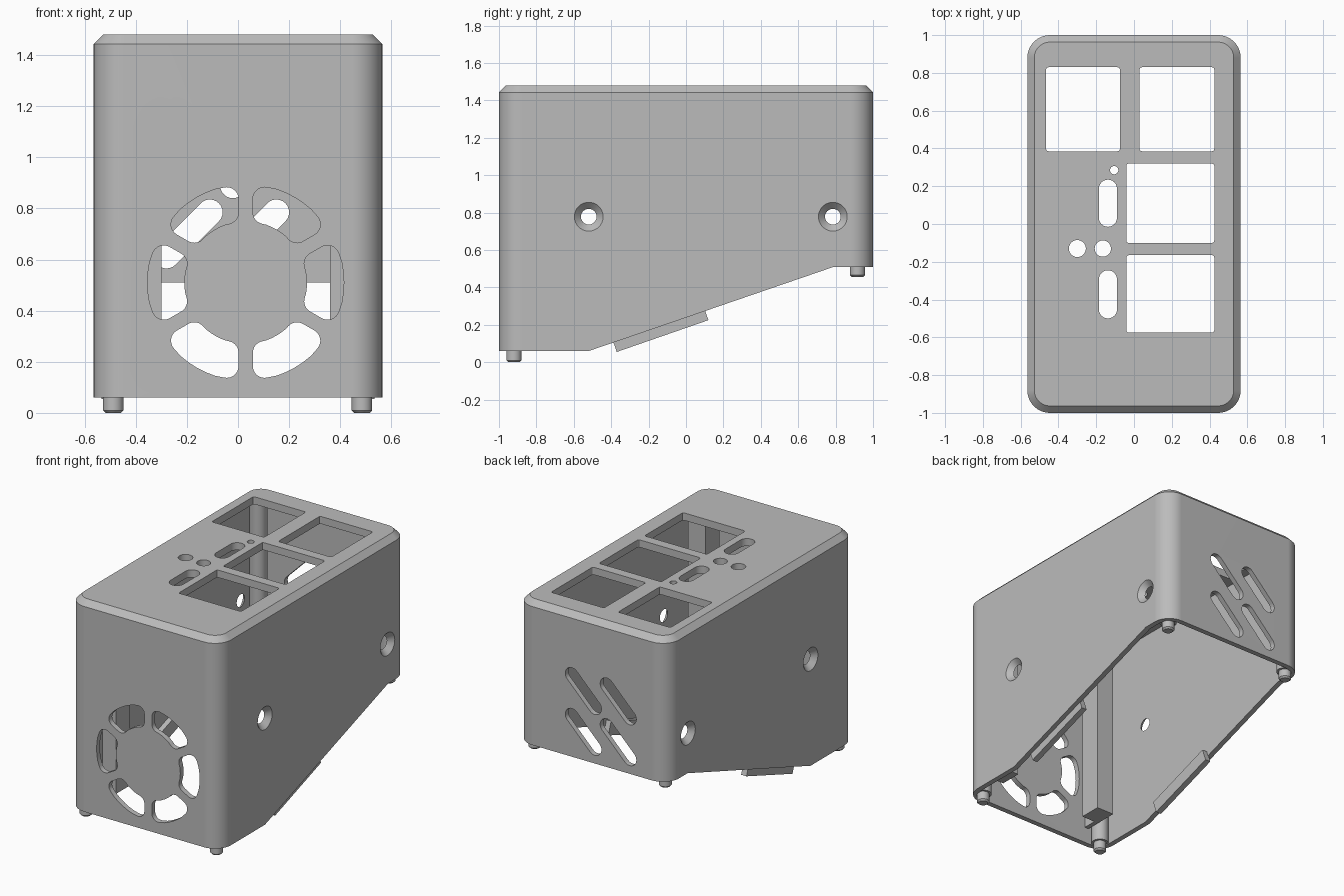
import bpy, bmesh, math
from mathutils import Vector

if "Cube" in bpy.data.objects:
    bpy.data.objects.remove(bpy.data.objects["Cube"], do_unlink=True)

grey = bpy.data.materials.new("plain_grey")
grey.use_nodes = True
colour = (0.5, 0.5, 0.5, 1)
grey.diffuse_color = colour
grey.node_tree.nodes["Principled BSDF"].inputs["Base Color"].default_value = colour

W, D, TOP, WALL, CORNER = 0.565, 1.0, 1.48, 0.035, 0.12
CHAMFER = 0.037


def fillet(corners, steps=10):
    """Round each (x, y, radius) corner of a polygon."""
    out = []
    for i, (x, y, r) in enumerate(corners):
        p = Vector((x, y))
        if r == 0:
            out.append(p)
            continue
        a = (Vector(corners[i - 1][:2]) - p).normalized()
        b = (Vector(corners[(i + 1) % len(corners)][:2]) - p).normalized()
        half = a.angle(b) / 2
        centre = p + (a + b).normalized() * (r / math.sin(half))
        start = p + a * (r / math.tan(half)) - centre
        end = p + b * (r / math.tan(half)) - centre
        sweep = start.angle(end)
        for k in range(steps + 1):
            t = k / steps
            out.append(centre + (start * math.sin((1 - t) * sweep)
                                 + end * math.sin(t * sweep)) / math.sin(sweep))
    return out


def rect(x0, x1, y0, y1, r, steps=10):
    return fillet([(x0, y0, r), (x1, y0, r), (x1, y1, r), (x0, y1, r)], steps)


def circle(x, y, r, n=32):
    return [Vector((x + r * math.cos(k * math.tau / n), y + r * math.sin(k * math.tau / n)))
            for k in range(n)]


def capsule(x0, y0, x1, y1, r, steps=12):
    along = math.atan2(y1 - y0, x1 - x0)
    return [Vector((cx + r * math.cos(along + s + k * math.pi / steps),
                    cy + r * math.sin(along + s + k * math.pi / steps)))
            for cx, cy, s in ((x1, y1, -math.pi / 2), (x0, y0, math.pi / 2))
            for k in range(steps + 1)]


PLACE = {"x": lambda p, h: (h, p[0], p[1]),
         "y": lambda p, h: (p[0], h, p[1]),
         "z": lambda p, h: (p[0], p[1], h)}


def loft(name, rings, axis="z"):
    """Closed solid through (outline, height) rings."""
    bm = bmesh.new()
    loops = [[bm.verts.new(PLACE[axis](p, h)) for p in pts] for pts, h in rings]
    n = len(loops[0])
    for lo, hi in zip(loops, loops[1:]):
        for i in range(n):
            bm.faces.new((lo[i], lo[(i + 1) % n], hi[(i + 1) % n], hi[i]))
    bm.faces.new(loops[0])
    bm.faces.new(loops[-1])
    bmesh.ops.recalc_face_normals(bm, faces=bm.faces)
    mesh = bpy.data.meshes.new(name)
    bm.to_mesh(mesh)
    bm.free()
    mesh.materials.append(grey)
    obj = bpy.data.objects.new(name, mesh)
    bpy.context.collection.objects.link(obj)
    return obj


def prism(name, pts, lo, hi, axis="z"):
    return loft(name, [(pts, lo), (pts, hi)], axis)


def cut(target, cutter):
    cutter.hide_render = True
    mod = target.modifiers.new("cut", "BOOLEAN")
    mod.operation, mod.solver, mod.object = "DIFFERENCE", "EXACT", cutter
    bpy.context.view_layer.update()
    mesh = bpy.data.meshes.new_from_object(
        target.evaluated_get(bpy.context.evaluated_depsgraph_get()))
    target.modifiers.clear()
    target.data = mesh
    bpy.data.objects.remove(cutter, do_unlink=True)


# Outer case with chamfered top, sloped underside and open cavity
def outline(inset):
    return rect(-W + inset, W - inset, -D + inset, D - inset, CORNER - inset)


case = loft("case_shell", [(outline(0), -0.1), (outline(0), TOP - CHAMFER),
                           (outline(CHAMFER), TOP)])
cut(case, prism("cavity", outline(WALL), -0.3, TOP - 0.05))
under = [(-1.2, 0.06), (-0.52, 0.06), (0.79, 0.51), (1.2, 0.51), (1.2, -0.4), (-1.2, -0.4)]
cut(case, prism("underside", under, -1, 1, "x"))

# Top windows, slots and round holes
top_cuts = [rect(*w, 0.012, 3) for w in ((-0.465, -0.075, 0.385, 0.83),
                                         (0.03, 0.425, 0.385, 0.83),
                                         (-0.04, 0.425, -0.1, 0.32),
                                         (-0.04, 0.425, -0.575, -0.165))]
top_cuts += [capsule(-0.138, a, -0.138, b, 0.048) for a, b in ((0.033, 0.187), (-0.452, -0.293))]
top_cuts += [circle(-0.3, -0.13, 0.045), circle(-0.165, -0.13, 0.043),
             circle(-0.105, 0.285, 0.022)]
for pts in top_cuts:
    cut(case, prism("top_opening", pts, 1.3, 1.6))

# Ring of six fan vents in the front
FAN_X, FAN_Z, R_IN, R_OUT, GAP = 0.03, 0.51, 0.24, 0.384, 0.028
for k in range(6):
    shape = []
    for radius, sign in ((R_OUT, 1), (R_IN, -1)):
        edge = math.pi / 6 - math.asin(GAP / radius)
        for f in (-1, -0.45, -0.22, 0, 0.22, 0.45, 1):
            a = k * math.pi / 3 + sign * f * edge
            shape.append((FAN_X + radius * math.cos(a), FAN_Z + radius * math.sin(a),
                          0.046 if abs(f) == 1 else 0))
    cut(case, prism("fan_vent", fillet(shape, 8), -1.1, -0.9, "y"))

# Four diagonal vents in the back
for x in (0.15, -0.11):
    for z in (0.785, 1.06):
        cut(case, prism("back_vent", capsule(x - 0.17, z - 0.17, x, z, 0.05), 0.9, 1.1, "y"))

# Countersunk screw holes in both sides
for s in (-1, 1):
    for y in (-0.52, 0.785):
        cut(case, loft("screw_hole", [(circle(y, 0.778, 0.037), s * (W - 0.04)),
                                      (circle(y, 0.778, 0.087), s * (W + 0.01))], "x"))

# Corner posts with pegs
for end, y, rim in (("front", -0.92, 0.06), ("back", 0.917, 0.51)):
    for side, x in (("left", 0.485), ("right", -0.488)):
        base = rim - 0.06 if end == "front" else rim - 0.055
        loft(f"{end}_{side}_post", [(circle(x, y, 0.03), base), (circle(x, y, 0.04), base + 0.01),
                                    (circle(x, y, 0.04), rim + 0.005),
                                    (circle(x, y, 0.055), rim + 0.005),
                                    (circle(x, y, 0.055), TOP - 0.04)])

# Snap tabs along the sloped rim, and channel rails holding the fan
tab = [(-0.37, 0.055), (0.12, 0.225), (0.09, 0.31), (-0.4, 0.14)]
for side, s in (("left", 1), ("right", -1)):
    prism(f"{side}_snap_tab", tab, s * 0.495, s * (W - 0.03), "x")
    rail = [(0.33, -0.87), (0.33, -0.72), (0.46, -0.72), (0.46, -0.98), (0.43, -0.98), (0.43, -0.87)]
    prism(f"{side}_fan_rail", [(FAN_X + s * x, y) for x, y in rail], 0.17, TOP - 0.04)

# Smooth curved walls, keep edges crisp
bpy.ops.object.select_all(action="DESELECT")
for obj in bpy.context.collection.objects:
    if obj.type == "MESH" and grey.name in obj.data.materials:
        obj.select_set(True)
        bpy.context.view_layer.objects.active = obj
bpy.ops.object.shade_smooth_by_angle(angle=math.radians(30))
for obj in bpy.context.selected_objects:
    obj.modifiers.new("clean_normals", "WEIGHTED_NORMAL").keep_sharp = True
